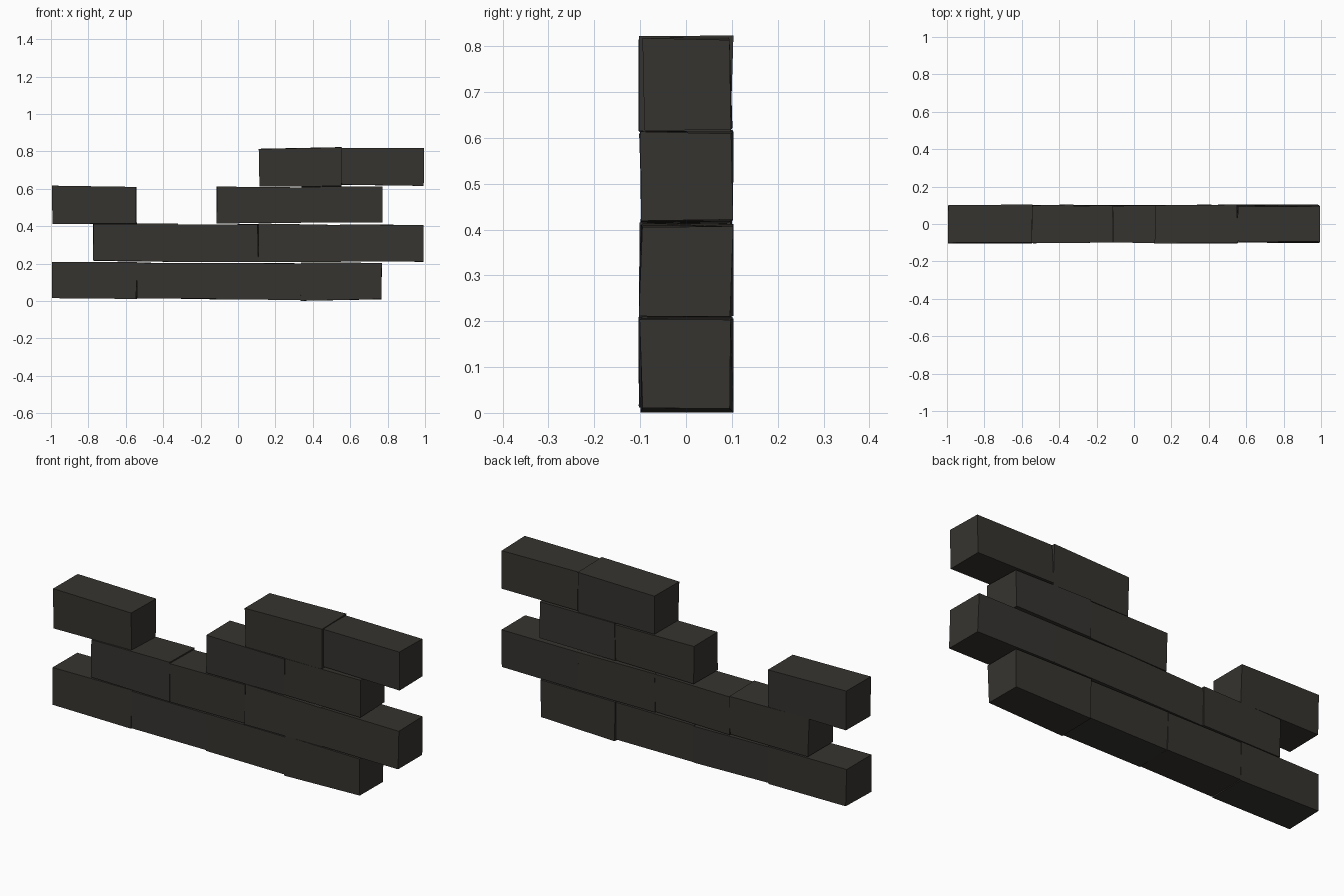
import bpy, bmesh, random

random.seed(4)

stone = bpy.data.materials.new("dark_stone")
stone.diffuse_color = (0.036, 0.034, 0.029, 1)

# One rough-cut brick: a box whose corners are slightly out of true
def brick(name, x0, x1, bottom, top, y0=-0.099, y1=0.099):
    bm = bmesh.new()
    bmesh.ops.create_cube(bm, size=1)
    for v in bm.verts:
        right, back, up = v.co.x > 0, v.co.y > 0, v.co.z > 0
        v.co.x = (x1 if right else x0) + random.uniform(-0.003, 0.003)
        v.co.y = (y1 if back else y0) + random.uniform(-0.005, 0.005)
        # bottom and top are (left, right) heights
        v.co.z = (top if up else bottom)[right] + random.uniform(-0.003, 0.003)
        v.co.z = max(v.co.z, 0)
    mesh = bpy.data.meshes.new(name)
    bm.to_mesh(mesh)
    bm.free()
    mesh.materials.append(stone)
    bpy.context.collection.objects.link(bpy.data.objects.new(name, mesh))

# Courses from the ground up: x range, bottom heights, top heights
courses = [
    [(-0.992, -0.543, (0.016, 0.013), (0.210, 0.207)),
     (-0.543, -0.114, (0.014, 0.011), (0.207, 0.203)),
     (-0.114, 0.337, (0.010, 0.007), (0.205, 0.203)),
     (0.337, 0.767, (0.004, 0.010), (0.204, 0.206))],
    [(-0.772, -0.322, (0.216, 0.212), (0.414, 0.412)),
     (-0.322, 0.108, (0.211, 0.212), (0.406, 0.410)),
     (0.108, 0.549, (0.210, 0.210), (0.412, 0.409)),
     (0.549, 0.990, (0.213, 0.209), (0.410, 0.405))],
    [(-0.992, -0.543, (0.414, 0.414), (0.617, 0.611)),
     (-0.112, 0.337, (0.413, 0.420), (0.610, 0.610)),
     (0.337, 0.771, (0.421, 0.420), (0.613, 0.611))],
    [(0.113, 0.553, (0.611, 0.615), (0.815, 0.821)),
     (0.553, 0.992, (0.620, 0.615), (0.818, 0.815), -0.093, 0.097)],
]
for r, course in enumerate(courses, 1):
    for i, spec in enumerate(course, 1):
        brick(f"course_{r}_brick_{i}", *spec)
